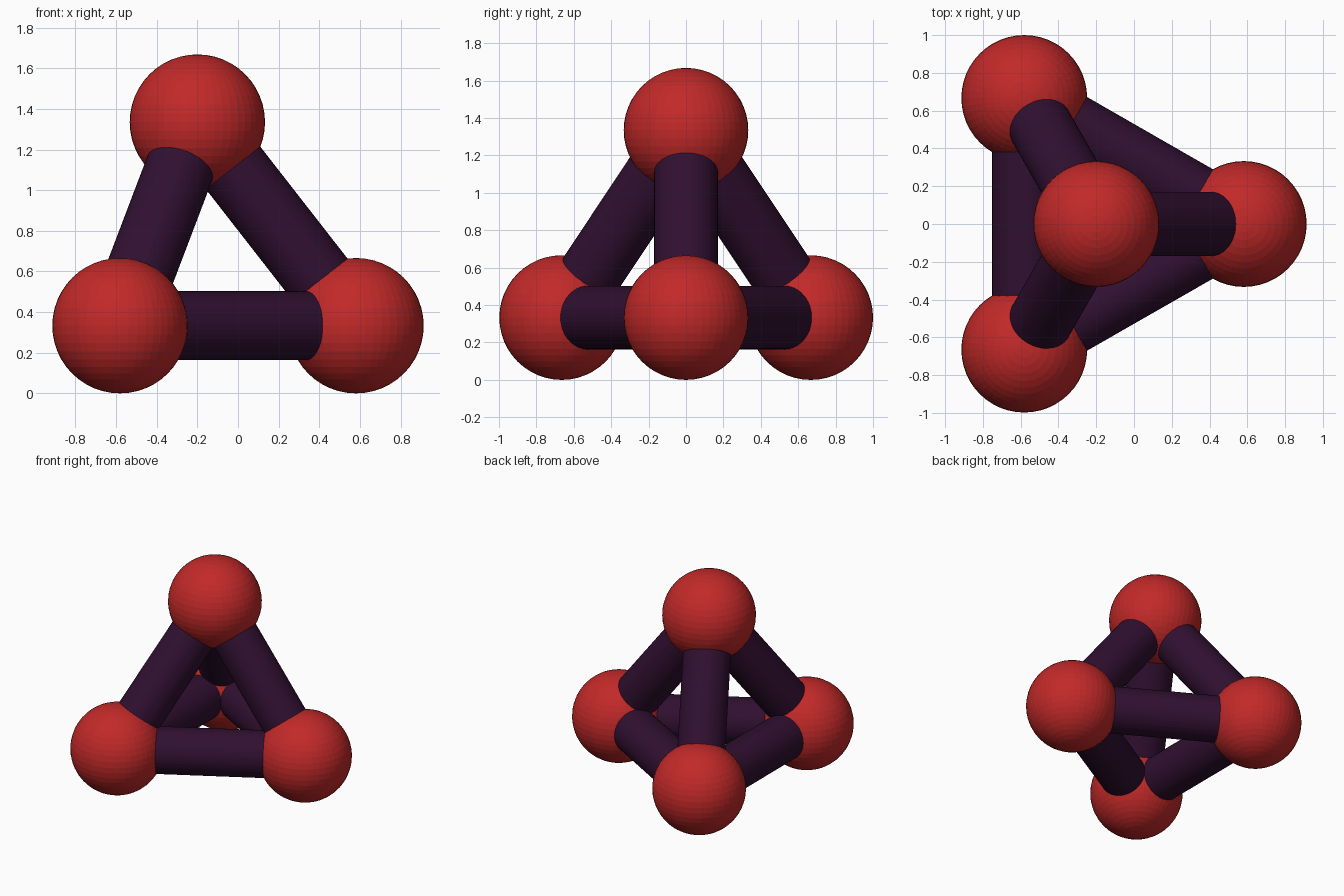
import bpy
from itertools import combinations
from mathutils import Vector

if "Cube" in bpy.data.objects:
    bpy.data.objects.remove(bpy.data.objects["Cube"])

R_BALL, R_BAR = 0.333, 0.17
corners = {
    "front_left": Vector((-0.581, -0.665, 0.333)),
    "back_left": Vector((-0.581, 0.667, 0.333)),
    "right": Vector((0.581, 0.0, 0.333)),
    "top": Vector((-0.2, 0.0, 1.335)),
}


def material(name, colour):
    m = bpy.data.materials.new(name)
    m.diffuse_color = (*colour, 1)
    m.use_nodes = True
    m.node_tree.nodes["Principled BSDF"].inputs["Base Color"].default_value = m.diffuse_color
    return m


red = material("red", (0.54, 0.022, 0.022))
purple = material("dark_purple", (0.03, 0.005, 0.03))

# Corner balls
for name, p in corners.items():
    bpy.ops.mesh.primitive_uv_sphere_add(segments=48, ring_count=24, radius=R_BALL, location=p)
    ball = bpy.context.object
    ball.name = name + "_ball"
    ball.data.materials.append(red)

# Bars joining every pair of balls
for (na, a), (nb, b) in combinations(corners.items(), 2):
    d = b - a
    bpy.ops.mesh.primitive_cylinder_add(vertices=48, radius=R_BAR, depth=d.length - 0.4,
                                        location=(a + b) / 2)
    bar = bpy.context.object
    bar.name = f"{na}_to_{nb}_bar"
    bar.rotation_euler = d.to_track_quat('Z', 'Y').to_euler()
    bar.data.materials.append(purple)
